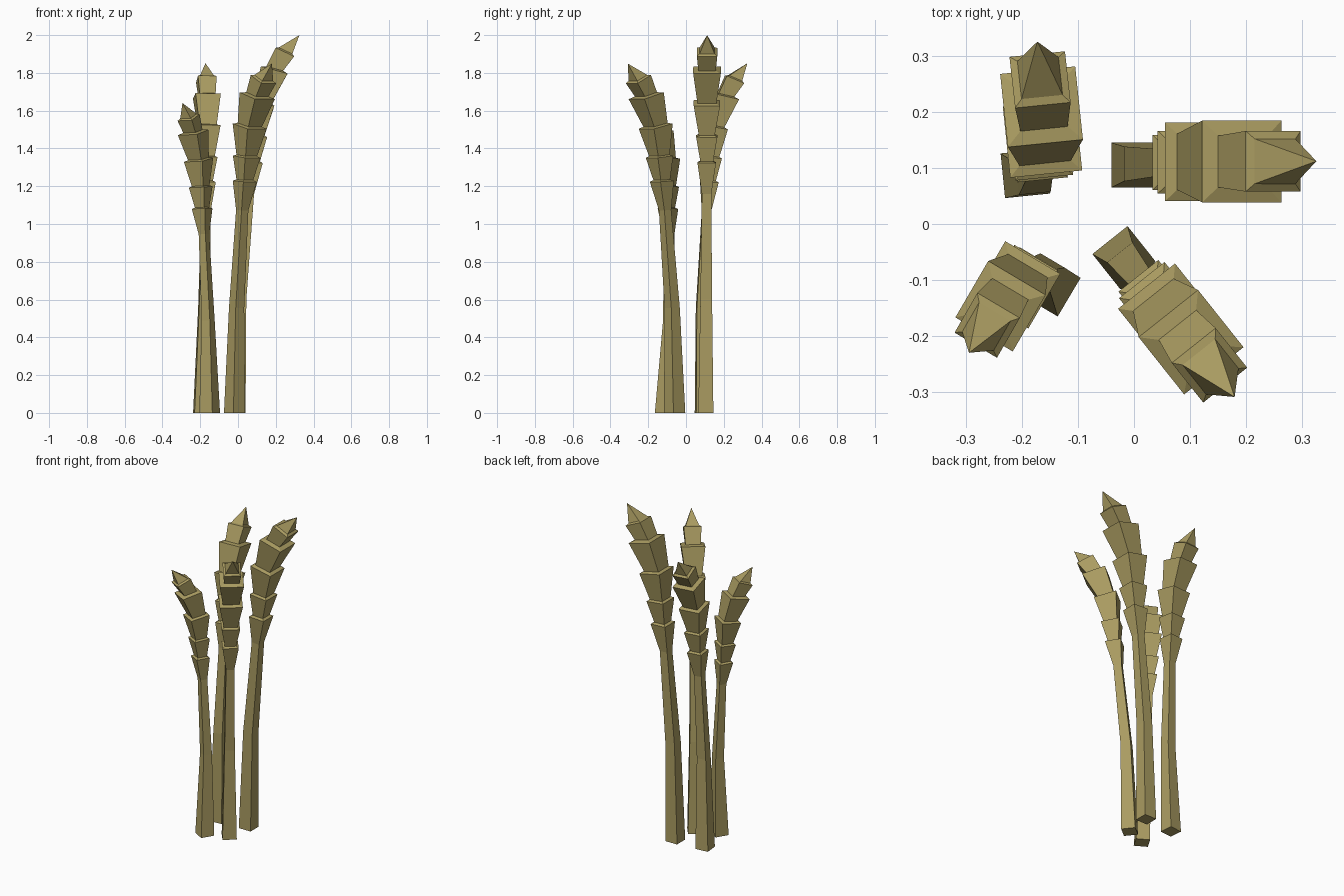
import bpy, bmesh, math
from mathutils import Matrix, Vector

if "Cube" in bpy.data.objects:
    bpy.data.objects.remove(bpy.data.objects["Cube"])

mat = bpy.data.materials.new("dry_straw")
mat.diffuse_color = (0.40, 0.33, 0.12, 1)
mat.use_nodes = True
mat.node_tree.nodes["Principled BSDF"].inputs["Base Color"].default_value = mat.diffuse_color

# Square cross-sections of one stalk: forward bend, height, half width, forward tilt (degrees)
STEM = [(0.013, 0.60, 0.031, 1), (0.060, 1.16, 0.025, 3)]
GRAIN_TOPS = [(0.082, 1.325, 0.049, 3), (0.098, 1.465, 0.056, 6),
              (0.124, 1.640, 0.070, 12), (0.192, 1.815, 0.073, 15),
              (0.248, 1.910, 0.054, 25)]
LEDGE_HALF = [0.034, 0.042, 0.050, 0.046, 0.040]   # step-in above each grain
TIP = (0.325, 2.0)


def ring_points(fwd, z, half, tilt):
    rot = Matrix.Rotation(math.radians(tilt), 3, 'Y')
    return [Vector((fwd, 0, z)) + rot @ Vector((sx * half, sy * half, 0))
            for sx, sy in ((-1, -1), (1, -1), (1, 1), (-1, 1))]


def wheat_stalk(name, base, direction, scale, back_lean, side_lean):
    """Loft square rings into a stem and stepped ear, then lean and place it."""
    rings = list(STEM)
    for (f, z, h, t), inner in zip(GRAIN_TOPS, LEDGE_HALF):
        rings.append((f, z, h, t))
        a = math.radians(t)
        rings.append((f + 0.008 * math.sin(a), z + 0.008 * math.cos(a), inner, t))

    lean = (Matrix.Rotation(math.radians(side_lean), 3, 'X')
            @ Matrix.Rotation(-math.radians(back_lean), 3, 'Y'))
    turn = Matrix.Rotation(math.atan2(direction[1], direction[0]), 3, 'Z')
    origin = Vector((base[0], base[1], 0))

    bm = bmesh.new()
    # Flat foot on the ground, the same size for every stalk
    prev = [bm.verts.new(origin + turn @ p) for p in ring_points(0, 0, 0.04, 0)]
    bm.faces.new(prev[::-1])
    for r in rings:
        cur = [bm.verts.new(origin + turn @ (lean @ (p * scale))) for p in ring_points(*r)]
        for i in range(4):
            j = (i + 1) % 4
            bm.faces.new((prev[i], prev[j], cur[j], cur[i]))
        prev = cur
    # Pointed tip
    top = bm.verts.new(origin + turn @ (lean @ (Vector((TIP[0], 0, TIP[1])) * scale)))
    for i in range(4):
        bm.faces.new((prev[i], prev[(i + 1) % 4], top))
    bmesh.ops.recalc_face_normals(bm, faces=bm.faces)
    me = bpy.data.meshes.new(name)
    bm.to_mesh(me)
    bm.free()
    me.materials.append(mat)
    ob = bpy.data.objects.new(name, me)
    bpy.context.collection.objects.link(ob)


# Four stalks: foot position, bend direction, scale, backward and sideways lean
wheat_stalk("stalk_back_right", (0.0, 0.105), (1, 0), 1.0, 0, -0.2)
wheat_stalk("stalk_front_right", (-0.018, -0.06), (0.62, -0.78), 0.926, -0.5, 0)
wheat_stalk("stalk_back_left", (-0.194, 0.09), (-0.10, 0.995), 0.921, 2.1, 1.4)
wheat_stalk("stalk_front_left", (-0.15, -0.11), (-0.51, -0.86), 0.815, 3.1, 2.2)
